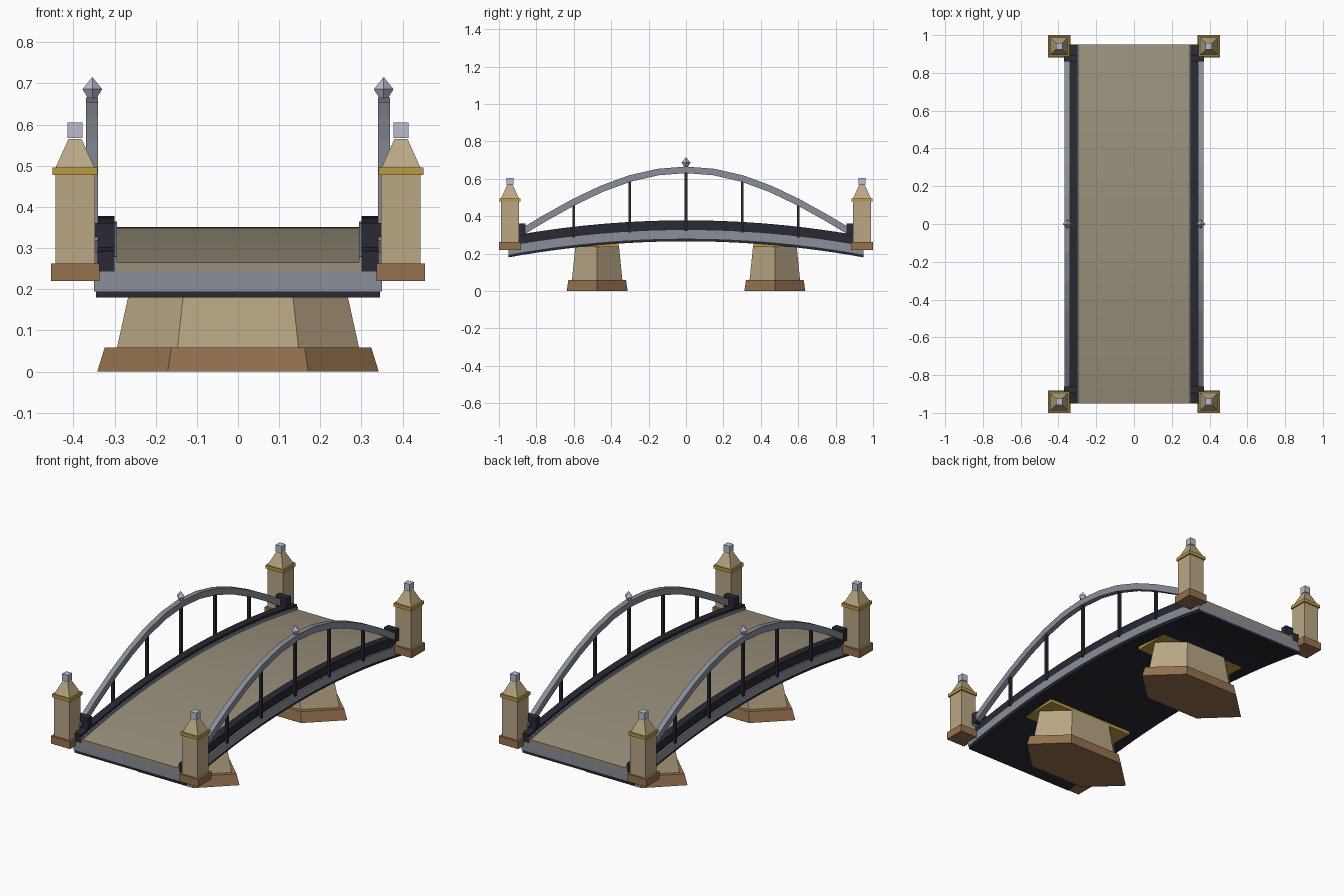
import bpy, bmesh, math
from mathutils import Matrix, Vector

if "Cube" in bpy.data.objects:
    bpy.data.objects.remove(bpy.data.objects["Cube"], do_unlink=True)


def material(name, r, g, b):
    m = bpy.data.materials.new(name)
    m.use_nodes = True
    m.diffuse_color = (r, g, b, 1)
    m.node_tree.nodes["Principled BSDF"].inputs["Base Color"].default_value = (r, g, b, 1)
    return m


sand = material("sandstone", 0.49, 0.39, 0.235)
paving = material("road paving", 0.32, 0.28, 0.2)
brown = material("brown plinth", 0.3, 0.17, 0.075)
gold = material("gold trim", 0.5, 0.33, 0.05)
steel = material("grey steel", 0.25, 0.275, 0.32)
dark = material("dark iron", 0.022, 0.023, 0.033)
pale = material("pale ornament", 0.5, 0.5, 0.63)


def finish(name, bm, mat):
    bmesh.ops.recalc_face_normals(bm, faces=bm.faces)
    mesh = bpy.data.meshes.new(name)
    bm.to_mesh(mesh)
    bm.free()
    mesh.materials.append(mat)
    ob = bpy.data.objects.new(name, mesh)
    bpy.context.collection.objects.link(ob)
    return ob


def loft(name, rings, mat):
    """Skin a list of equal-sized rings of points and cap both ends."""
    bm = bmesh.new()
    loops = [[bm.verts.new(p) for p in ring] for ring in rings]
    n = len(loops[0])
    for a, b in zip(loops, loops[1:]):
        for i in range(n):
            j = (i + 1) % n
            bm.faces.new((a[i], a[j], b[j], b[i]))
    bm.faces.new(loops[0])
    bm.faces.new(loops[-1])
    return finish(name, bm, mat)


def box(name, center, size, mat):
    bm = bmesh.new()
    bmesh.ops.create_cube(bm, size=1, matrix=Matrix.Translation(center) @ Matrix.Diagonal((*size, 1)))
    return finish(name, bm, mat)


def frustum(name, sides, center, z0, z1, r0, r1, mat, squash=1, turn=0):
    """Tapered prism; radii reach the corners."""
    def ring(z, r):
        return [(center[0] + r * math.cos(turn + math.tau * i / sides),
                 center[1] + squash * r * math.sin(turn + math.tau * i / sides), z)
                for i in range(sides)]
    return loft(name, [ring(z0, r0), ring(z1, r1)], mat)


def square(name, center, z0, z1, h0, h1, mat):
    k = math.sqrt(2)
    return frustum(name, 4, center, z0, z1, h0 * k, h1 * k, mat, turn=math.pi / 4)


# Deck layers swept along the shallow camber
HALF, RISE, STEPS = 0.95, 0.086, 24


def camber(y):
    return RISE * (1 - (y / HALF) ** 2)


def deck_layer(name, x0, x1, z0, z1, mat):
    rings = []
    for i in range(STEPS + 1):
        y = HALF * (2 * i / STEPS - 1)
        c = camber(y)
        rings.append([(x0, y, z0 + c), (x1, y, z0 + c), (x1, y, z1 + c), (x0, y, z1 + c)])
    return loft(name, rings, mat)


deck_layer("deck_soffit", -0.345, 0.345, 0.18, 0.194, dark)
deck_layer("deck_girder", -0.35, 0.35, 0.194, 0.243, steel)
deck_layer("road", -0.30, 0.30, 0.243, 0.265, paving)


# Side arch
SPAN, ARCH_STEPS = 0.9, 12


def arch_z(y):
    return 0.303 + 0.345 * math.cos(math.pi / 2 * y / SPAN)


def arch(name, x0, x1, half):
    rings = []
    for i in range(ARCH_STEPS + 1):
        y = SPAN * (2 * i / ARCH_STEPS - 1)
        e = 0.01
        normal = Vector((0, arch_z(y - e) - arch_z(y + e), 2 * e)).normalized() * half
        p = Vector((0, y, arch_z(y)))
        lo, hi = p - normal, p + normal
        rings.append([(x0, lo.y, lo.z), (x1, lo.y, lo.z), (x1, hi.y, hi.z), (x0, hi.y, hi.z)])
    return loft(name, rings, steel)


for s, side in ((1, "left"), (-1, "right")):
    deck_layer(side + "_curb", s * 0.30, s * 0.341, 0.243, 0.292, dark)
    deck_layer(side + "_curb_trim", s * 0.294, s * 0.30, 0.262, 0.279, steel)
    arch(side + "_arch", s * 0.34, s * 0.369, 0.0175)

    # Hangers between deck and arch
    for i in range(-2, 3):
        y = 0.3 * i
        bottom, top = 0.235 + camber(y), arch_z(y)
        box(f"{side}_hanger_{i + 3}", (s * 0.352, y, (bottom + top) / 2),
            (0.016, 0.014, top - bottom), dark)

    # Crown finial
    spot = (s * 0.354, 0)
    frustum(side + "_finial_lower", 4, spot, 0.662, 0.686, 0.009, 0.024, pale)
    frustum(side + "_finial_upper", 4, spot, 0.686, 0.715, 0.024, 0.0005, pale)

    for t, end in ((1, "back"), (-1, "front")):
        # Arch bearing and corner pylon
        label = f"{end}_{side}"
        box(label + "_bearing", (s * 0.335, t * 0.877, 0.328), (0.07, 0.036, 0.065), dark)
        c = (s * 0.396, t * 0.941)
        square(label + "_pylon_base", c, 0.22, 0.262, 0.059, 0.059, brown)
        square(label + "_pylon_shaft", c, 0.262, 0.478, 0.048, 0.048, sand)
        square(label + "_pylon_band", c, 0.478, 0.496, 0.055, 0.055, gold)
        square(label + "_pylon_roof", c, 0.496, 0.565, 0.047, 0.016, sand)
        square(label + "_pylon_cube", c, 0.567, 0.605, 0.018, 0.018, pale)

# River piers
for t, end in ((1, "back"), (-1, "front")):
    c = (0, t * 0.475)
    frustum(end + "_pier_base", 6, c, 0, 0.058, 0.342, 0.324, brown, squash=0.55)
    frustum(end + "_pier_shaft", 6, c, 0.058, 0.24, 0.294, 0.254, sand, squash=0.53)
    box(end + "_pier_cap", (*c, 0.244), (0.54, 0.23, 0.018), gold)
